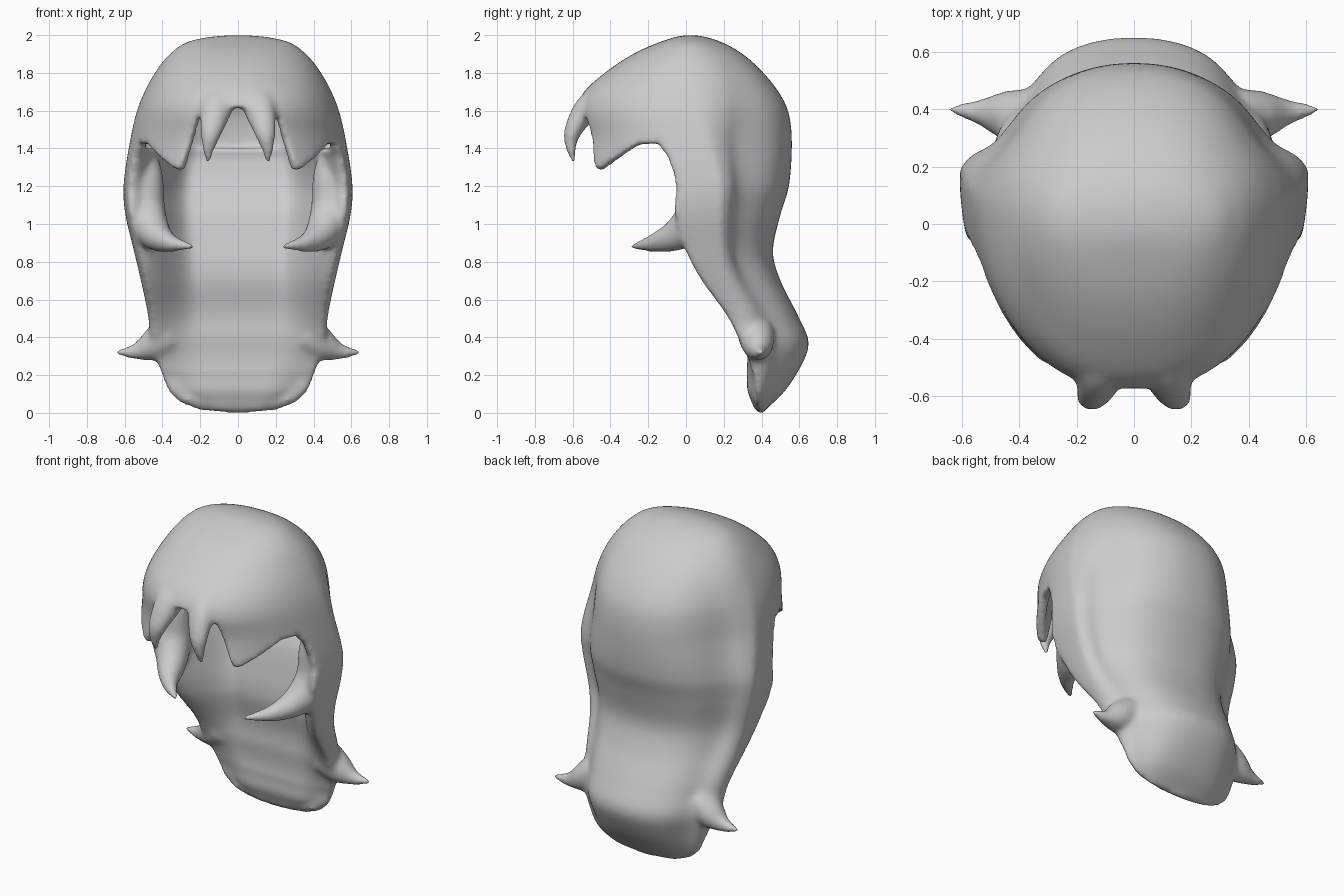
import bpy, bmesh
from math import sin, cos, pi, radians, sqrt, exp
from mathutils import Vector

if "Cube" in bpy.data.objects:
    bpy.data.objects.remove(bpy.data.objects["Cube"])


def sample(keys, x, i):
    """Smooth value of column i at x, keys sorted by column 0."""
    def slope(k):
        a, b = keys[max(k - 1, 0)], keys[min(k + 1, len(keys) - 1)]
        return (b[i] - a[i]) / (b[0] - a[0])
    k = 0
    while k < len(keys) - 2 and x > keys[k + 1][0]:
        k += 1
    a, b = keys[k], keys[k + 1]
    h = b[0] - a[0]
    t = min(max((x - a[0]) / h, 0), 1)
    return (a[i] * (1 + 2 * t) * (1 - t) ** 2 + b[i] * t * t * (3 - 2 * t)
            + h * slope(k) * t * (1 - t) ** 2 - h * slope(k + 1) * t * t * (1 - t))


def linear(keys, x):
    for a, b in zip(keys, keys[1:]):
        if x <= b[0]:
            return a[1] + (b[1] - a[1]) * (x - a[0]) / (b[0] - a[0])
    return keys[-1][1]


# Cross-sections: height, half width, centre y, depth behind, depth in front
SECTIONS = [
    (2, 0, .02, 0, 0), (1.97, .25, .02, .15, .14), (1.9, .36, .03, .27, .31),
    (1.8, .44, .05, .36, .48), (1.7, .495, .06, .43, .6), (1.6, .535, .08, .46, .66),
    (1.45, .57, .12, .44, .68), (1.2, .607, .185, .36, .78), (1.05, .597, .185, .315, .82),
    (.85, .55, .19, .27, .66), (.7, .515, .22, .28, .5), (.5, .475, .31, .29, .35),
    (.37, .465, .35, .3, .28), (.25, .42, .37, .24, .2), (.1, .37, .36, .15, .12),
    (0, .3, .34, .06, .06)]
PROFILE = [(sqrt(2 - s[0]),) + s[1:] for s in SECTIONS]
# Flattening of the back corners by height
PINCH = [(0, 1.1), (.35, 1.5), (.6, 1.5), (.9, 1.8), (1.4, 1.8), (1.75, 1.2), (2, 1)]

# Lower edge: angle from the back, height
HEM = [(0, -.01), (40, .01), (65, .05), (82, .11), (95, .22), (102, .4), (105, .7),
       (106, 1), (107, 1.25), (109, 1.36), (114, 1.43), (125, 1.42), (148, 1.29),
       (152, 1.29), (156, 1.42), (161, 1.61), (180, 1.62)]


def hair_point(deg, z):
    d = sqrt(max(2 - z, 0))
    w, c, back, front = (sample(PROFILE, d, i) for i in range(1, 5))
    a = radians(deg)
    depth = cos(a)
    x = w * abs(sin(a)) ** .88 * (1 if deg > 0 else -1)
    if depth <= 0:
        return Vector((x, c + front * depth, z))
    # Shallow furrow between the side hair and the back
    pinch = sample(PINCH, z, 1)
    furrow = .06 * (pinch - 1) * exp(-((abs(deg) - 50) / 13) ** 2)
    return Vector((x, c + back * depth ** pinch - furrow, z))


def join_rings(bm, lo, hi):
    n = len(lo)
    return [bm.faces.new((lo[k], lo[(k + 1) % n], hi[(k + 1) % n], hi[k]))
            for k in range(n)]


# Main shell: crown, fringe edge, sides and long back
ROWS, COLS = 80, 480
bm = bmesh.new()
grid = []
for r in range(ROWS + 1):
    z = 2 - 2.01 * (r / ROWS) ** 1.6
    row = []
    for c in range(COLS):
        deg = -180 + 360 * c / COLS
        row.append(bm.verts.new(hair_point(deg, max(z, linear(HEM, abs(deg))))))
    grid.append(row)
for upper, lower in zip(grid, grid[1:]):
    join_rings(bm, upper, lower)
bmesh.ops.remove_doubles(bm, verts=bm.verts, dist=.0005)
bm.normal_update()
if sum(f.normal.dot(f.calc_center_median() - Vector((0, .1, 1))) for f in bm.faces) < 0:
    bmesh.ops.reverse_faces(bm, faces=bm.faces)
mesh = bpy.data.meshes.new("hair")
bm.to_mesh(mesh)
bm.free()
hair = bpy.data.objects.new("hair", mesh)
bpy.context.collection.objects.link(hair)
bpy.context.view_layer.objects.active = hair
solid = hair.modifiers.new("thickness", 'SOLIDIFY')
solid.thickness = .055
solid.offset = -1
bpy.ops.object.modifier_apply(modifier=solid.name)


def close_rings(bm, rings):
    faces = [bm.faces.new(rings[0]), bm.faces.new(rings[-1][::-1])]
    for lo, hi in zip(rings, rings[1:]):
        faces += join_rings(bm, lo, hi)
    bmesh.ops.recalc_face_normals(bm, faces=faces)


# Inner hollow depth of the long back by height
HOLLOW = [(0, -.02), (.1, -.05), (.22, -.03), (.4, .04), (.55, .12), (.7, .2),
          (.9, .32), (1.2, .47), (1.4, .58)]
EDGE = [(h, a + (1.2 if a > 90 else 0)) for a, h in HEM[:11]]


def back_fill(bm):
    """Solid thickness of the sides and tail, hollow toward the face."""
    rings, levels, arc, chord = [], 70, 60, 40
    for r in range(levels + 1):
        z = .008 + 1.392 * r / levels
        limit = linear(EDGE, z)
        pts = [hair_point(limit * (2 * k / arc - 1), z) for k in range(arc + 1)]
        end = pts[-1]
        for k in range(1, chord):
            t = 1 - 2 * k / chord
            s = min((.97 - abs(t)) / .55, 1)
            bulge = sample(HOLLOW, z, 1) * max(s, 0) ** 2 * (3 - 2 * s)
            pts.append(Vector((end.x * t, end.y + bulge, z)))
        rings.append([bm.verts.new(p) for p in pts])
    close_rings(bm, rings)


def lock(bm, points, side, flat=1.0):
    """Tapered strand through (x, y, z, radius) points, mirrored by side."""
    keys = [(k,) + p for k, p in enumerate(points)]
    steps, sides = 24, 16
    last = len(points) - 1
    at = lambda t: Vector([sample(keys, t, i) for i in (1, 2, 3)])
    rings = []
    for s in range(steps + 1):
        t = last * s / steps
        p, rad = at(t), max(sample(keys, t, 4), .004)
        way = (at(min(t + .05, last)) - at(max(t - .05, 0))).normalized()
        u = way.cross(Vector((0, 1, 0))).normalized()
        v = way.cross(u)
        ring = []
        for k in range(sides):
            a = 2 * pi * k / sides
            q = p + u * rad * cos(a) + v * rad * flat * sin(a)
            ring.append(bm.verts.new((q.x * side, q.y, q.z)))
        rings.append(ring)
    close_rings(bm, rings)


# Fringe strands, cheek locks and flicked ends
FRINGE = [(.09, -.4, 1.72, .05), (.11, -.51, 1.63, .085), (.14, -.595, 1.5, .062),
          (.155, -.61, 1.41, .038), (.16, -.595, 1.325, .014)]
CHEEK = [(.49, .06, 1.38, .06), (.485, .07, 1.25, .09), (.485, .06, 1.08, .1),
         (.445, -.03, .955, .09), (.36, -.17, .9, .05), (.235, -.29, .88, .014)]
FLICK = [(.36, .37, .42, .1), (.45, .38, .36, .085), (.54, .39, .325, .045),
         (.645, .4, .32, .014)]
bm = bmesh.new()
bm.from_mesh(hair.data)
back_fill(bm)
for side in (1, -1):
    lock(bm, FRINGE, side, .8)
    lock(bm, CHEEK, side)
    lock(bm, FLICK, side)
bm.to_mesh(hair.data)
bm.free()

# Fuse the strands into one soft surface
remesh = hair.modifiers.new("fuse", 'REMESH')
remesh.mode = 'VOXEL'
remesh.voxel_size = .014
remesh.use_smooth_shade = True
soft = hair.modifiers.new("soften", 'SMOOTH')
soft.factor = .5
soft.iterations = 16

grey = bpy.data.materials.new("hair grey")
grey.use_nodes = True
colour = (.6, .6, .6, 1)
grey.diffuse_color = colour
grey.node_tree.nodes["Principled BSDF"].inputs["Base Color"].default_value = colour
hair.data.materials.clear()
hair.data.materials.append(grey)
